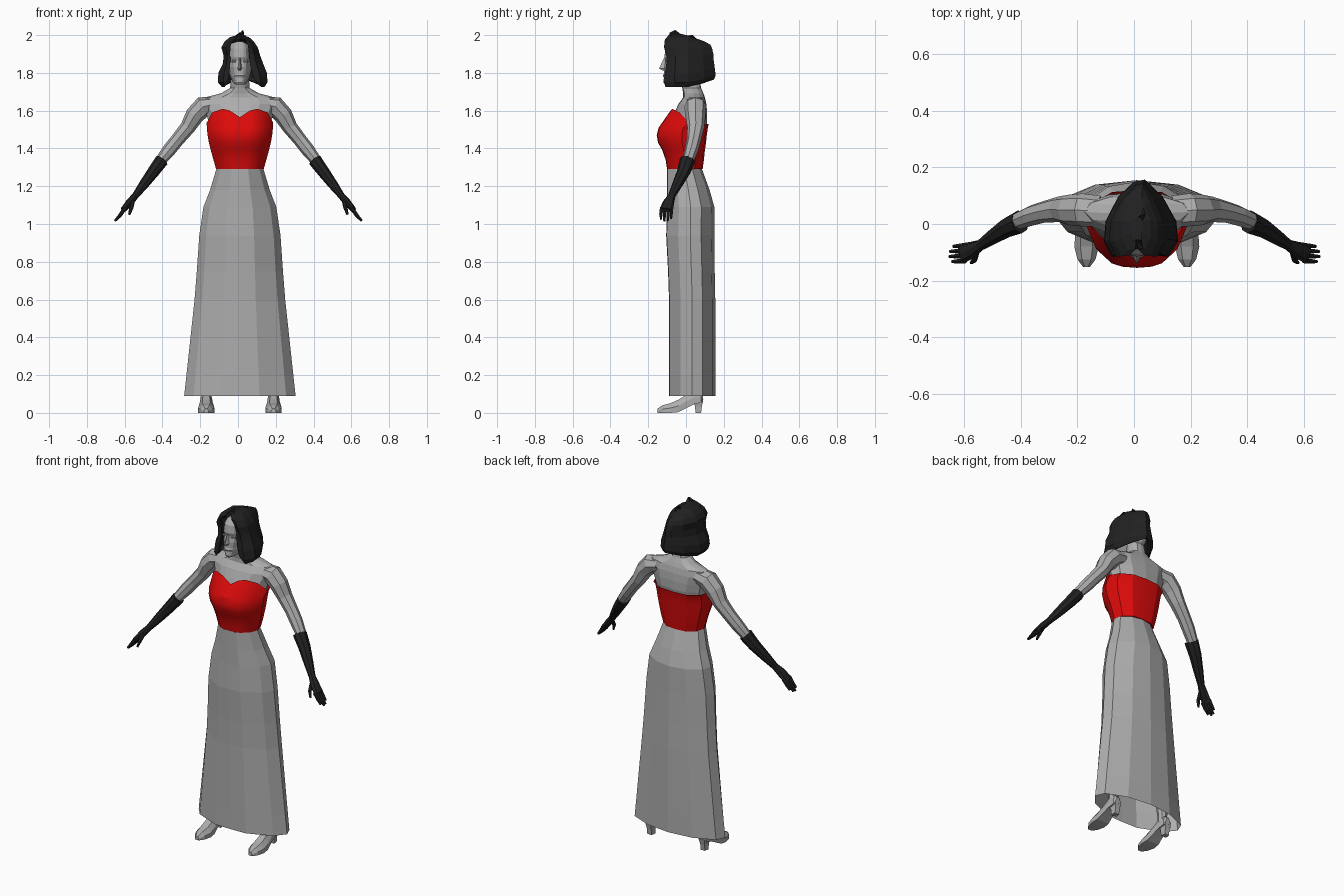
import bpy, bmesh
from math import cos, sin, tau
from mathutils import Vector

if "Cube" in bpy.data.objects:
    bpy.data.objects.remove(bpy.data.objects["Cube"])

CX = 0.01  # body centre line


def material(name, rgb):
    m = bpy.data.materials.new(name)
    m.use_nodes = True
    m.diffuse_color = (*rgb, 1)
    m.node_tree.nodes["Principled BSDF"].inputs["Base Color"].default_value = (*rgb, 1)
    return m


GREY = material("grey", (0.42, 0.42, 0.42))
RED = material("red", (0.72, 0.003, 0.003))
BLACK = material("black", (0.015, 0.015, 0.015))


def loft(name, rings, mat, caps=(True, True), closed=True, smooth=None):
    """Skin a list of equal-length rings with quads."""
    bm = bmesh.new()
    rows = [[bm.verts.new(p) for p in r] for r in rings]
    n = len(rows[0])
    for a, b in zip(rows, rows[1:]):
        for i in range(n if closed else n - 1):
            j = (i + 1) % n
            bm.faces.new((a[i], a[j], b[j], b[i]))
    if closed:
        for row, cap in zip((rows[0], rows[-1]), caps):
            if cap:
                bm.faces.new(row)
    bmesh.ops.recalc_face_normals(bm, faces=bm.faces)
    me = bpy.data.meshes.new(name)
    bm.to_mesh(me)
    bm.free()
    me.materials.append(mat)
    ob = bpy.data.objects.new(name, me)
    bpy.context.collection.objects.link(ob)
    if smooth:
        bpy.ops.object.select_all(action='DESELECT')
        ob.select_set(True)
        bpy.context.view_layer.objects.active = ob
        bpy.ops.object.shade_smooth_by_angle(angle=smooth)
    return ob


def section(half, z, hw, yf, yb, tops=None):
    """Mirror a half outline (front to back) into a horizontal ring."""
    mid, h = (yf + yb) / 2, (yb - yf) / 2
    pts = [(u * hw, mid + v * h, tops[i] if tops else z) for i, (u, v) in enumerate(half)]
    left = [(CX + x, y, zz) for x, y, zz in pts]
    right = [(CX - x, y, zz) for x, y, zz in pts[-2:0:-1]]
    return left + right


def tube(name, path, mat, sides=8, smooth=None):
    """Skin a path of (x, y, z, in-plane radius, depth radius)."""
    rings = []
    for i, (x, y, z, ra, rb) in enumerate(path):
        t = Vector(path[min(i + 1, len(path) - 1)][:3]) - Vector(path[max(i - 1, 0)][:3])
        a = t.cross(Vector((0, 1, 0))).normalized()
        b = a.cross(t).normalized()
        c = Vector((x, y, z))
        rings.append([c + a * ra * cos(k * tau / sides) + b * rb * sin(k * tau / sides)
                      for k in range(sides)])
    return loft(name, rings, mat, smooth=smooth)


# Skirt: open flared tube, shallow crescent front
SKIRT = [(0, -1), (.35, -.98), (.83, -.5), (1, 0), (.92, .45), (.5, .87), (0, 1)]
loft("skirt", [section(SKIRT, *r) for r in (
    (0.09, .295, -.09, .155), (0.2, .283, -.09, .155), (0.6, .24, -.09, .155),
    (0.75, .228, -.095, .152), (0.94, .215, -.105, .15), (1.09, .193, -.1, .15),
    (1.18, .158, -.1, .125), (1.29, .125, -.1, .085))], GREY, caps=(False, False))

# Bodice with sweetheart neckline
BODY = [(0, -1), (.3, -.97), (.52, -.88), (.84, -.5), (1, 0), (.88, .55), (.5, .93), (0, 1)]
TOPS = [1.565, 1.6, 1.61, 1.59, 1.535, 1.53, 1.53, 1.53]
loft("bodice", [section(BODY, *r) for r in (
    (1.29, .126, -.1, .088), (1.34, .14, -.108, .095), (1.39, .154, -.125, .1),
    (1.43, .164, -.148, .106), (1.47, .171, -.155, .11), (1.51, .175, -.145, .116))]
    + [section(BODY, 0, .176, -.085, .12, TOPS)], RED, caps=(True, False), smooth=0.5)

# Chest, shoulders and neck
loft("shoulders_and_neck", [section(BODY, *r) for r in (
    (1.48, .155, -.09, .1), (1.54, .165, -.08, .112), (1.59, .18, -.06, .112),
    (1.635, .2, -.04, .108), (1.67, .185, -.015, .1), (1.692, .1, -.015, .092),
    (1.72, .052, -.02, .08), (1.8, .045, -.04, .065))], GREY)

# Head with chin, lips, nose and brow
loft("head", [section(BODY, *r) for r in (
    (1.738, .022, -.112, -.03), (1.75, .037, -.12, .03), (1.775, .05, -.117, .07),
    (1.785, .053, -.122, .08), (1.797, .056, -.117, .085), (1.83, .063, -.116, .09),
    (1.865, .066, -.108, .1), (1.885, .066, -.115, .1), (1.93, .062, -.108, .1),
    (1.965, .045, -.08, .08))], GREY)
loft("nose", [[(CX - w, -.1, z), (CX, y, z), (CX + w, -.1, z)] for z, w, y in (
    (1.812, .014, -.122), (1.823, .018, -.143), (1.84, .012, -.135), (1.88, .006, -.116))], GREY)
for side in (-1, 1):
    x = CX + side * .028
    loft("eyelid", [[(x - .014, -.104, z), (x, y, z), (x + .014, -.1, z)] for z, y in (
        (1.856, -.106), (1.863, -.112), (1.869, -.107))], GREY)


def hair_row(z, xl, xr, ol, orr, yf, yb, back_z):
    """One open strand row running from the right face edge round to the left."""
    return [(ol, yf, z + .015), ((ol + xl) / 2, yf - .004, z), (xl, yf * .55, z), (xl * .95, .01, z),
            (xl * .6 + .008, yb * .62, (z + back_z) / 2), (.02 + xl * .2, yb * .95, back_z),
            (.02 + xr * .12, yb, back_z), (xr * .65, yb * .62, (z + back_z) / 2),
            (xr * .96, .01, z), (xr, yf * .55, z), ((orr + xr) / 2, yf - .004, z), (orr, yf, z + .015)]


# Wavy bob, longer at the sides than at the nape
hair = loft("hair", [hair_row(*r) for r in (
    (1.725, -.085, .14, -.058, .108, -.105, .148, 1.765),
    (1.75, -.106, .156, -.05, .085, -.112, .157, 1.785),
    (1.80, -.104, .153, -.044, .07, -.108, .153, 1.82),
    (1.85, -.08, .133, -.04, .06, -.1, .147, 1.865),
    (1.89, -.076, .118, -.042, .058, -.1, .145, 1.9),
    (1.935, -.088, .105, -.038, .052, -.112, .138, 1.93),
    (1.965, -.072, .085, -.014, .034, -.11, .128, 1.95),
    (1.988, -.045, .06, .005, .012, -.088, .095, 1.968),
    (1.998, -.012, .03, .006, .01, -.055, .03, 1.99))], BLACK, closed=False)
bm = bmesh.new()
bm.from_mesh(hair.data)
rim = [e for e in bm.edges if e.is_boundary and all(v.co.z > 1.985 for v in e.verts)]
bmesh.ops.contextual_create(bm, geom=list({v for e in rim for v in e.verts if v.co.z > 1.989}))
bmesh.ops.recalc_face_normals(bm, faces=bm.faces)
# Orient the open shell outward before giving it thickness
back = max(bm.faces, key=lambda f: f.calc_center_median().y)
if back.normal.y < 0:
    bmesh.ops.reverse_faces(bm, faces=bm.faces)
bm.to_mesh(hair.data)
bm.free()
thick = hair.modifiers.new("thickness", 'SOLIDIFY')
thick.thickness = .022
thick.offset = -1

# Arms, gloves and hands
for side, label in ((1, "left"), (-1, "right")):
    def place(path, s=side):
        return [(s * x + .002 + CX * max(0, .4 - x) * 2, y, z, ra, rb) for x, y, z, ra, rb in path]

    tube(label + "_arm", place([
        (.13, .045, 1.635, .04, .055), (.19, .05, 1.622, .055, .058), (.235, .05, 1.575, .05, .054),
        (.272, .052, 1.51, .04, .045), (.325, .042, 1.445, .036, .038),
        (.365, .03, 1.395, .036, .036), (.42, .008, 1.325, .028, .03)]), GREY)
    tube(label + "_glove", place([
        (.405, .008, 1.338, .036, .042), (.45, -.012, 1.277, .032, .036),
        (.5, -.045, 1.21, .026, .028), (.545, -.075, 1.15, .018, .02),
        (.575, -.092, 1.115, .02, .03), (.61, -.104, 1.075, .015, .036)]), BLACK)
    for k in range(4):
        y = -.076 - k * .018
        reach = (.03, .042, .044, .034)[k]
        tube(label + "_finger", place([
            (.6, y, 1.085, .011, .01), (.605 + reach * .5, y - .002, 1.08 - reach * .8, .01, .009),
            (.61 + reach, y - .003, 1.06 - reach, .006, .006)]), BLACK, 6)
    tube(label + "_thumb", place([
        (.56, -.1, 1.12, .012, .012), (.567, -.128, 1.085, .011, .01),
        (.578, -.137, 1.05, .006, .006)]), BLACK, 6)

# Legs and heeled shoes
for side, label in ((1, "left"), (-1, "right")):
    cx = CX + side * .178

    def leg_ring(z, x, y, r):
        return [(CX + side * x + r * cos(k * tau / 8), y + r * sin(k * tau / 8), z) for k in range(8)]

    loft(label + "_leg", [leg_ring(*r) for r in (
        (.07, .176, .045, .026), (.13, .174, .045, .027), (.3, .162, .055, .046),
        (.5, .145, .04, .045), (.75, .115, .035, .07), (1.0, .088, .03, .085))], GREY)

    # Foot slices run from toe to heel: y, half width, sole, top
    loft(label + "_shoe", [
        [(cx - w, y, lo), (cx + w, y, lo), (cx + w, y, (lo + hi) / 2),
         (cx + w * .5, y, hi), (cx - w * .5, y, hi), (cx - w, y, (lo + hi) / 2)]
        for y, w, lo, hi in (
            (-.152, .012, 0, .022), (-.125, .032, 0, .04), (-.08, .043, 0, .052),
            (-.04, .04, .004, .07), (0, .033, .025, .095), (.04, .03, .045, .12),
            (.08, .026, .055, .11), (.09, .015, .06, .095))], GREY)
    loft(label + "_heel", [
        [(cx - w, y0, z), (cx + w, y0, z), (cx + w * .8, y1, z), (cx - w * .8, y1, z)]
        for z, w, y0, y1 in ((0, .018, .05, .08), (.035, .018, .048, .084),
                             (.07, .025, .03, .092))], GREY)
